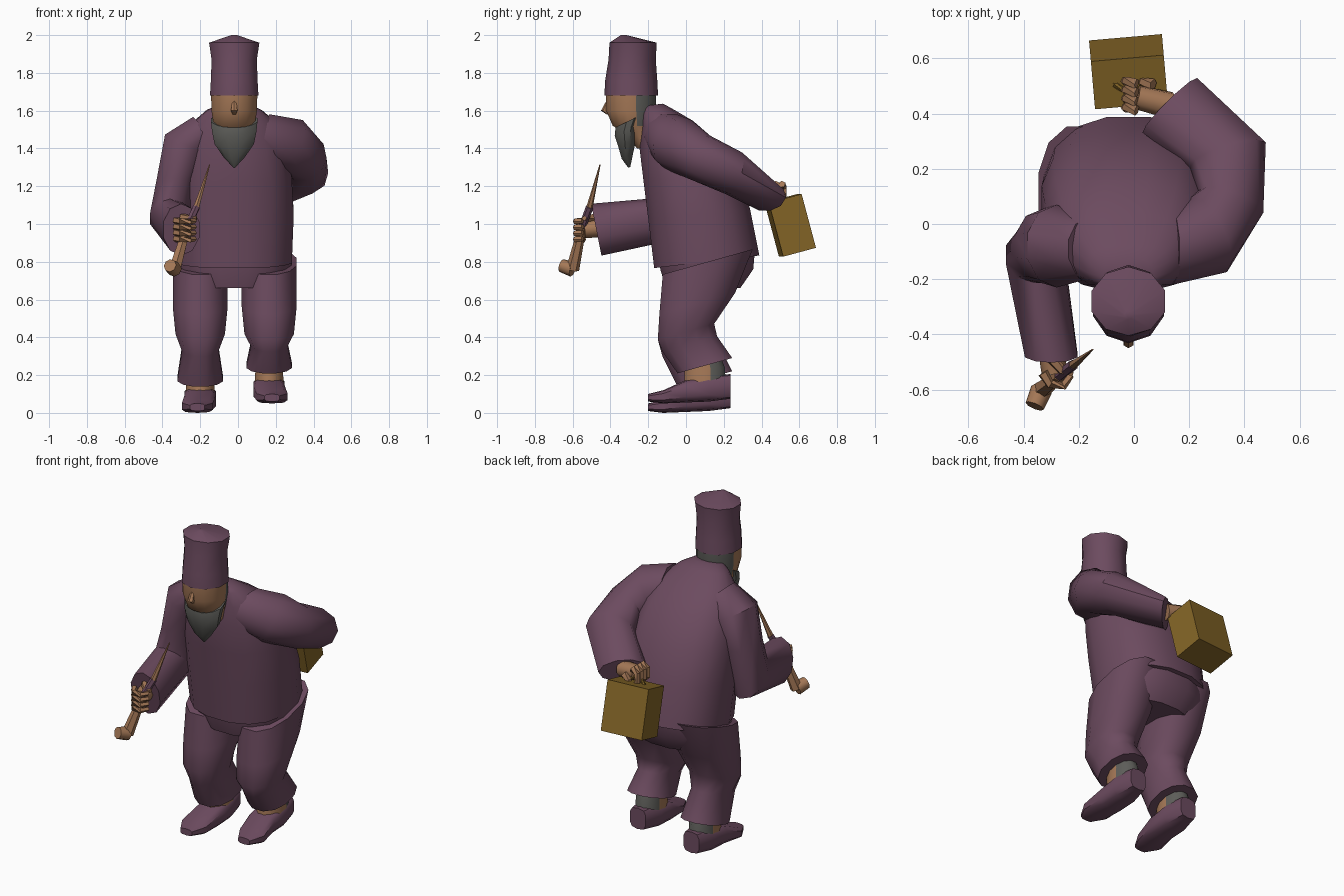
import bpy, bmesh, math
from mathutils import Vector, Matrix

cube = bpy.data.objects.get("Cube")
if cube:
    bpy.data.objects.remove(cube, do_unlink=True)

SIDEWAYS, BACK, UP = Vector((1, 0, 0)), Vector((0, 1, 0)), Vector((0, 0, 1))
FRONT, DOWN = -BACK, -UP
HEAD_X = -.02
parts = []


def material(name, red, green, blue):
    mat = bpy.data.materials.new(name)
    mat.use_nodes = True
    mat.diffuse_color = (red, green, blue, 1)
    shader = mat.node_tree.nodes["Principled BSDF"]
    shader.inputs["Base Color"].default_value = mat.diffuse_color
    return mat


PURPLE = material("plum cloth", red=.15, green=.07, blue=.115)
SKIN = material("warm skin", red=.38, green=.19, blue=.095)
GREY = material("grey hair", red=.11, green=.11, blue=.1)
GOLD = material("old gold", red=.23, green=.13, blue=.02)


def finish(name, bm, materials, rule=None):
    bmesh.ops.recalc_face_normals(bm, faces=bm.faces)
    if rule:
        for face in bm.faces:
            face.material_index = rule(face.calc_center_median(), face.normal)
    mesh = bpy.data.meshes.new(name)
    bm.to_mesh(mesh)
    bm.free()
    for mat in materials:
        mesh.materials.append(mat)
    part = bpy.data.objects.new(name, mesh)
    bpy.context.collection.objects.link(part)
    parts.append(part)


def ring(z, y, wide, deep, x=HEAD_X, facing=UP):
    return Vector((x, y, z)), facing.normalized(), wide, deep


def loft(name, materials, *rings, across=SIDEWAYS, sides=12, square=1, rule=None):
    """Skin a run of rings; wide is measured along the across direction."""
    bm = bmesh.new()
    loops = []
    for centre, facing, wide, deep in rings:
        u = (across - facing * across.dot(facing)).normalized()
        v = facing.cross(u)
        loop = []
        for i in range(sides):
            angle = math.tau * (i + .5) / sides
            c, s = math.cos(angle), math.sin(angle)
            offset = (u * wide * math.copysign(abs(c) ** square, c)
                      + v * deep * math.copysign(abs(s) ** square, s))
            loop.append(bm.verts.new(centre + offset))
        loops.append(loop)
    for low, high in zip(loops, loops[1:]):
        for i in range(sides):
            bm.faces.new((low[i - 1], low[i], high[i], high[i - 1]))
    bm.faces.new(loops[0])
    bm.faces.new(loops[-1])
    finish(name, bm, materials, rule)


def tube(name, mat, points, start, end, sides=6):
    """Round tube along points, tapering evenly from start to end radius."""
    points = [Vector(p) for p in points]
    last = len(points) - 1
    rings = []
    for i, point in enumerate(points):
        along = points[min(i + 1, last)] - points[max(i - 1, 0)]
        radius = start + (end - start) * i / last
        rings.append((point, along.normalized(), radius, radius))
    loft(name, [mat], *rings, across=Vector((.9, .1, .3)), sides=sides)


# Stooped torso with a sloping coat hem
hem = UP + FRONT * .12
loft("coat_body", [PURPLE],
     ring(z=.8, y=.11, wide=.31, deep=.285, facing=hem),
     ring(z=1.05, y=.07, wide=.32, deep=.275, facing=hem),
     ring(z=1.25, y=.02, wide=.31, deep=.25, facing=hem),
     ring(z=1.42, y=-.045, wide=.28, deep=.205, facing=hem),
     ring(z=1.53, y=-.1, wide=.23, deep=.14, facing=hem),
     ring(z=1.6, y=-.155, wide=.15, deep=.085, facing=hem),
     ring(z=1.63, y=-.18, wide=.09, deep=.06, facing=hem),
     sides=16, square=.85)

# Trousers
loft("trouser_seat", [PURPLE],
     ring(z=.66, y=.09, wide=.24, deep=.2),
     ring(z=.76, y=.11, wide=.31, deep=.25),
     ring(z=.87, y=.11, wide=.3, deep=.26),
     sides=16, square=.85)


def leg(side, x, lift, splay):
    cuff = UP + FRONT * .28
    loft(side + "_trouser_leg", [PURPLE],
         ring(x=x, z=.18 + lift * 1.4, y=.1, wide=.125, deep=.155, facing=cuff),
         ring(x=x, z=.34 + lift / 2, y=.02, wide=.1, deep=.155, facing=cuff),
         ring(x=x, z=.43, y=0, wide=.135, deep=.16, facing=cuff),
         ring(x=x, z=.58, y=.06, wide=.15, deep=.215, facing=cuff),
         ring(x=x, z=.8, y=.115, wide=.15, deep=.255, facing=cuff),
         square=.9)

    # Grey sock with bare skin at the front and sides
    loft(side + "_ankle", [GREY, SKIN],
         ring(x=x, z=lift + .08, y=.1, wide=.08, deep=.115),
         ring(x=x, z=lift + .19, y=.1, wide=.075, deep=.11),
         ring(x=x, z=lift + .26, y=.09, wide=.07, deep=.09),
         rule=lambda spot, normal: int(normal.y < -.3 or abs(normal.x) > .95))

    # Pointed shoe from heel to toe
    toe = x + splay
    loft(side + "_shoe", [PURPLE],
         ring(x=x, y=.235, z=lift + .09, wide=.055, deep=.065, facing=FRONT),
         ring(x=x, y=.12, z=lift + .08, wide=.085, deep=.07, facing=FRONT),
         ring(x=x, y=0, z=lift + .065, wide=.085, deep=.06, facing=FRONT),
         ring(x=toe, y=-.12, z=lift + .035, wide=.085, deep=.035, facing=FRONT),
         ring(x=toe, y=-.2, z=lift + .03, wide=.04, deep=.02, facing=FRONT),
         sides=10, square=.6)


leg("left", x=.165, lift=.05, splay=.015)
leg("right", x=-.2, lift=0, splay=-.015)

# Sleeve reaching forward
loft("right_sleeve", [PURPLE],
     ring(x=-.17, y=-.09, z=1.5, wide=.1, deep=.11, facing=DOWN - SIDEWAYS),
     ring(x=-.28, y=-.08, z=1.42, wide=.125, deep=.15, facing=DOWN - SIDEWAYS / 2),
     ring(x=-.33, y=-.08, z=1.24, wide=.105, deep=.135, facing=DOWN),
     ring(x=-.36, y=-.11, z=1.03, wide=.11, deep=.145, facing=DOWN + FRONT),
     ring(x=-.3, y=-.475, z=.97, wide=.1, deep=.14, facing=FRONT + DOWN / 5),
     sides=10)

# Sleeve folded behind the back
loft("left_sleeve", [PURPLE],
     ring(x=.14, y=-.09, z=1.46, wide=.13, deep=.13, facing=SIDEWAYS + DOWN / 5),
     ring(x=.27, y=-.04, z=1.42, wide=.15, deep=.15, facing=SIDEWAYS + (BACK + DOWN) / 2),
     ring(x=.35, y=.08, z=1.35, wide=.13, deep=.125, facing=BACK + (SIDEWAYS + DOWN) / 3),
     ring(x=.34, y=.25, z=1.27, wide=.12, deep=.145, facing=BACK + (DOWN - SIDEWAYS) / 3),
     ring(x=.13, y=.43, z=1.14, wide=.075, deep=.14, facing=BACK - SIDEWAYS + DOWN / 3),
     across=UP, sides=10)

# Head with grey hair behind
loft("head", [SKIN, GREY],
     ring(z=1.4, y=-.2, wide=.08, deep=.06),
     ring(z=1.48, y=-.25, wide=.09, deep=.075),
     ring(z=1.52, y=-.28, wide=.11, deep=.11),
     ring(z=1.6, y=-.29, wide=.123, deep=.135),
     ring(z=1.7, y=-.29, wide=.125, deep=.135),
     sides=16, rule=lambda spot, normal: int(spot.y > -.27 and spot.z > 1.54))
loft("nose", [SKIN],
     ring(z=1.665, y=-.405, wide=.01, deep=.01),
     ring(z=1.6, y=-.43, wide=.02, deep=.02),
     ring(z=1.58, y=-.41, wide=.01, deep=.01), sides=6)

# Pointed beard, higher at the back
jaw = UP + FRONT / 2
loft("beard", [GREY],
     ring(z=1.3, y=-.3, wide=.006, deep=.006, facing=jaw),
     ring(z=1.36, y=-.31, wide=.06, deep=.035, facing=jaw),
     ring(z=1.43, y=-.31, wide=.108, deep=.055, facing=jaw),
     ring(z=1.5, y=-.31, wide=.122, deep=.078, facing=jaw),
     ring(z=1.55, y=-.295, wide=.127, deep=.09, facing=jaw))

# Tall cap
loft("tall_cap", [PURPLE],
     ring(z=1.68, y=-.29, wide=.135, deep=.142),
     ring(z=1.76, y=-.29, wide=.13, deep=.138),
     ring(z=1.87, y=-.285, wide=.126, deep=.125),
     ring(z=1.96, y=-.28, wide=.14, deep=.125),
     ring(z=2, y=-.33, wide=.015, deep=.015), sides=10)


def hand(side, wrist, knuckles, spread, curl):
    """Palm from wrist to knuckles, with fingers curling in a half circle."""
    wrist, knuckles = Vector(wrist), Vector(knuckles)
    reach = (knuckles - wrist).normalized()
    tube(side + "_palm", SKIN, [wrist, (wrist + knuckles) / 2, knuckles], .05, .045, sides=8)
    for i in range(4):
        base = knuckles + spread * (i - 1.5) * .032 - curl * .04
        arc = [base + (reach * math.sin(t) - curl * math.cos(t)) * .05 + curl * .05
               for t in (0, 1, 2, 3)]
        tube(f"{side}_finger_{i + 1}", SKIN, arc, .02, .014, sides=5)
    thumb = (wrist + knuckles) / 2 - spread * .06
    tube(side + "_thumb", SKIN, [thumb, thumb + reach * .04 + curl * .03,
                                 thumb + reach * .05 + curl * .07], .022, .013, sides=5)


hand("right", wrist=(-.3, -.44, .98), knuckles=(-.29, -.54, .97), spread=DOWN, curl=SIDEWAYS)
hand("left", wrist=(.13, .43, 1.15), knuckles=(.01, .46, 1.17), spread=FRONT, curl=DOWN)

# Long pipe: mouthpiece, dark grip, stem and bowl
grip_low, grip_top = (-.27, -.55, .98), (-.22, -.51, 1.09)
heel = (-.335, -.6, .76)
tube("pipe_mouthpiece", SKIN, [grip_top, (-.15, -.455, 1.315)], .017, .003)
tube("pipe_grip", PURPLE, [grip_low, grip_top], .02, .02)
tube("pipe_stem", SKIN, [grip_low, heel], .022, .035)
tube("pipe_bowl", SKIN, [heel, (-.36, -.66, .78)], .04, .035, sides=8)

# Hanging box with a strap held in the hand
bm = bmesh.new()
bmesh.ops.create_cube(bm, size=1)
bmesh.ops.scale(bm, vec=(.265, .18, .295), verts=bm.verts)
tilt = Matrix.Rotation(math.radians(5), 4, "Z") @ Matrix.Rotation(math.radians(15), 4, "X")
bmesh.ops.transform(bm, verts=bm.verts, matrix=Matrix.Translation((-.02, .552, .993)) @ tilt)
finish("hanging_box", bm, [GOLD])
tube("box_strap", GOLD, [(-.08, .51, 1.12), (-.01, .47, 1.17), (.06, .51, 1.12)], .012, .012)

# Smooth shading with crisp edges
bpy.ops.object.select_all(action="DESELECT")
for part in parts:
    part.select_set(True)
bpy.context.view_layer.objects.active = parts[0]
bpy.ops.object.shade_smooth_by_angle(angle=math.radians(45))
